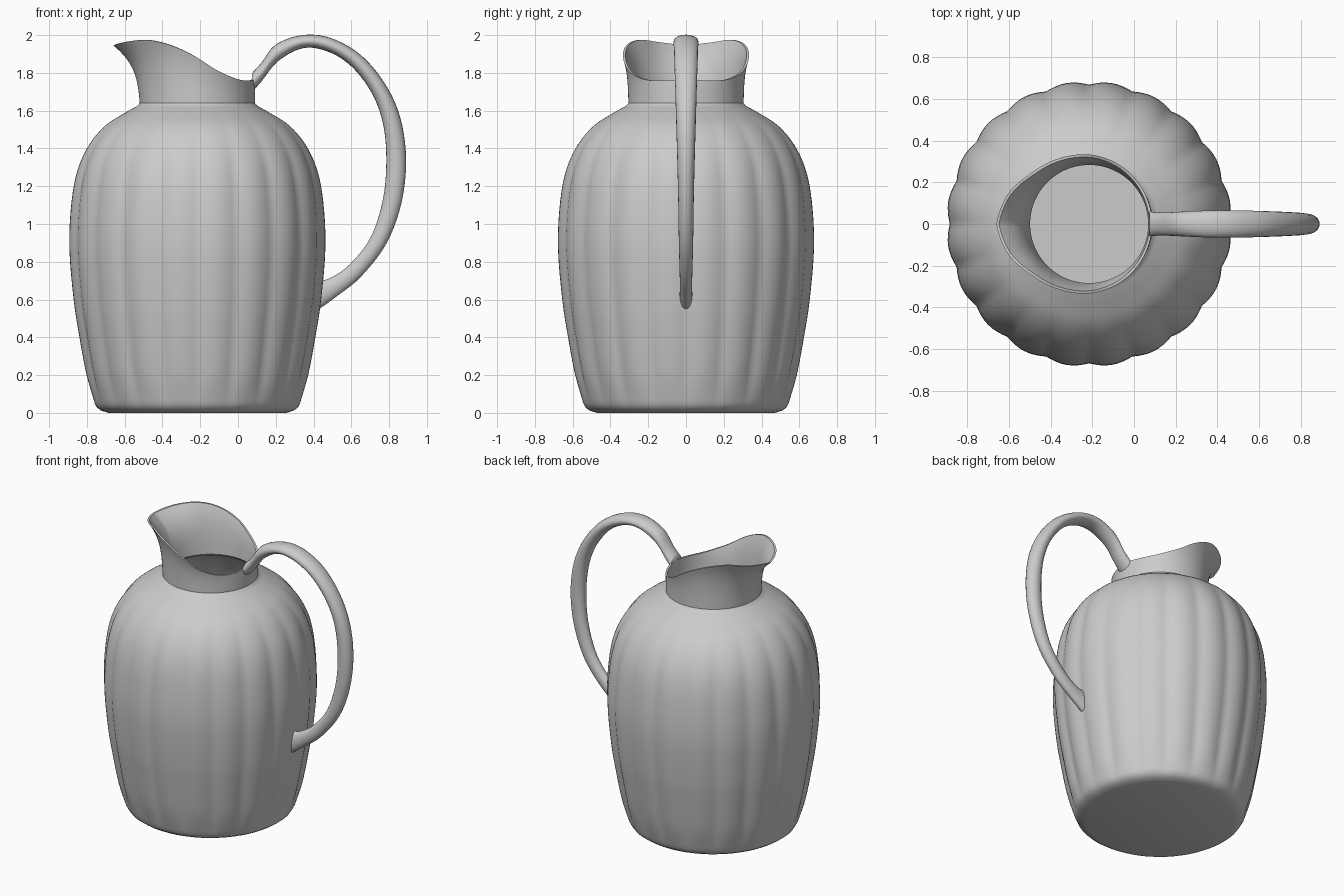
import bpy, bmesh, math
from mathutils import Vector

if "Cube" in bpy.data.objects:
    bpy.data.objects.remove(bpy.data.objects["Cube"])

AXIS_X = -0.215   # centre line of the jug body
SEG = 160
RIBS = 20
WALL = 0.022


def spline(rows, steps):
    """Catmull-Rom sampling of rows of numbers."""
    out, n = [], len(rows)
    for i in range(n - 1):
        a, b, c, d = [Vector(rows[min(max(k, 0), n - 1)]) for k in (i - 1, i, i + 1, i + 2)]
        for s in range(steps):
            t = s / steps
            out.append(0.5 * (2 * b + (c - a) * t + (2 * a - 5 * b + 4 * c - d) * t * t
                              + (3 * b - a - 3 * c + d) * t ** 3))
    out.append(Vector(rows[-1]))
    return out


def lookup(rows, x):
    """Smooth interpolation of sorted (x, values...) rows."""
    for a, b in zip(rows, rows[1:]):
        if x <= b[0]:
            t = max(0, (x - a[0]) / (b[0] - a[0]))
            return [p + (q - p) * t for p, q in zip(a[1:], b[1:])]
    return rows[-1][1:]


def skin(name, rings, angle):
    """Joins closed rings of points into a capped smooth object."""
    bm = bmesh.new()
    loops = [[bm.verts.new(p) for p in ring] for ring in rings]
    for a, b in zip(loops, loops[1:]):
        for i in range(len(a)):
            j = (i + 1) % len(a)
            bm.faces.new((a[i], a[j], b[j], b[i]))
    bm.faces.new(loops[0][::-1])
    bm.faces.new(loops[-1])
    bmesh.ops.recalc_face_normals(bm, faces=bm.faces[:])
    mesh = bpy.data.meshes.new(name)
    bm.to_mesh(mesh)
    bm.free()
    obj = bpy.data.objects.new(name, mesh)
    bpy.context.collection.objects.link(obj)
    bpy.context.view_layer.objects.active = obj
    obj.select_set(True)
    bpy.ops.object.shade_smooth_by_angle(angle=math.radians(angle))
    obj.select_set(False)


# Belly profile (radius, height) and rim (degrees from spout, radius, height)
belly = spline([(0.545, 0.05), (0.588, 0.2), (0.626, 0.4), (0.657, 0.6), (0.68, 0.88),
                (0.668, 1.12), (0.635, 1.29), (0.575, 1.42), (0.49, 1.52),
                (0.39, 1.585), (0.318, 1.625)], 4)
rim = spline([(0, 0.445, 1.945), (20, 0.415, 1.962), (40, 0.372, 1.975), (58, 0.352, 1.96),
              (75, 0.34, 1.925), (90, 0.333, 1.88), (110, 0.322, 1.81), (135, 0.31, 1.765),
              (160, 0.303, 1.76), (180, 0.303, 1.77)], 4)
ANGLES = [2 * math.pi * i / SEG for i in range(SEG)]


def point(a, r, z):
    return (AXIS_X - r * math.cos(a), r * math.sin(a), z)


def belly_ring(r, z, inset=0.0):
    # Ribs are pinched grooves that fade towards the base and the neck
    fade = min(1, max(0, z / 0.2)) * min(1, max(0, (1.6 - z) / 0.35))
    return [point(a, r - inset + fade * 0.016 * (abs(math.sin(a * RIBS / 2)) - 0.75), z)
            for a in ANGLES]


def neck_ring(t, inset=0.0):
    ring = []
    for a in ANGLES:
        deg = math.degrees(a)
        r1, z1 = lookup(rim, min(deg, 360 - deg))
        r = 0.305 + (r1 - 0.305) * (0.2 * t + 0.8 * t ** 3.2)
        ring.append(point(a, r - inset, 1.64 + (z1 - 1.64) * t))
    return ring


# Jug: base, belly, neck with spout, then back down the inside wall
rings = [belly_ring(r, z) for r, z in ((0.47, 0.0), (0.51, 0.012), (0.533, 0.028))]
rings += [belly_ring(r, z) for r, z in belly]
ts = [i / 10 for i in range(11)]
rings += [neck_ring(t) for t in ts]
rings += [neck_ring(t, WALL * (1 - 0.4 * t)) for t in reversed(ts)]
rings += [belly_ring(r, z, WALL) for r, z in reversed(belly)]
rings.append(belly_ring(0.5, 0.03))
skin("jug_body", rings, 40)

# Handle: outer x, z, inner x, z, half width
handle = spline([(0.075, 1.80, 0.075, 1.70, 0.06), (0.125, 1.855, 0.125, 1.755, 0.055),
                 (0.20, 1.95, 0.21, 1.86, 0.058), (0.34, 2.0, 0.34, 1.93, 0.064),
                 (0.49, 1.985, 0.47, 1.915, 0.065), (0.65, 1.895, 0.60, 1.835, 0.062),
                 (0.78, 1.74, 0.71, 1.69, 0.057), (0.86, 1.56, 0.77, 1.52, 0.052),
                 (0.89, 1.34, 0.785, 1.32, 0.046), (0.865, 1.11, 0.765, 1.12, 0.041),
                 (0.785, 0.895, 0.70, 0.925, 0.038), (0.65, 0.72, 0.59, 0.785, 0.034),
                 (0.52, 0.615, 0.49, 0.715, 0.032), (0.43, 0.55, 0.43, 0.70, 0.034)], 5)
rings = []
for ox, oz, ix, iz, w in handle:
    mid = Vector(((ox + ix) / 2, 0, (oz + iz) / 2))
    half = Vector(((ox - ix) / 2, 0, (oz - iz) / 2))
    rings.append([mid + half * math.cos(k * math.pi / 10) + Vector((0, w * math.sin(k * math.pi / 10), 0))
                  for k in range(20)])
skin("handle", rings, 50)
